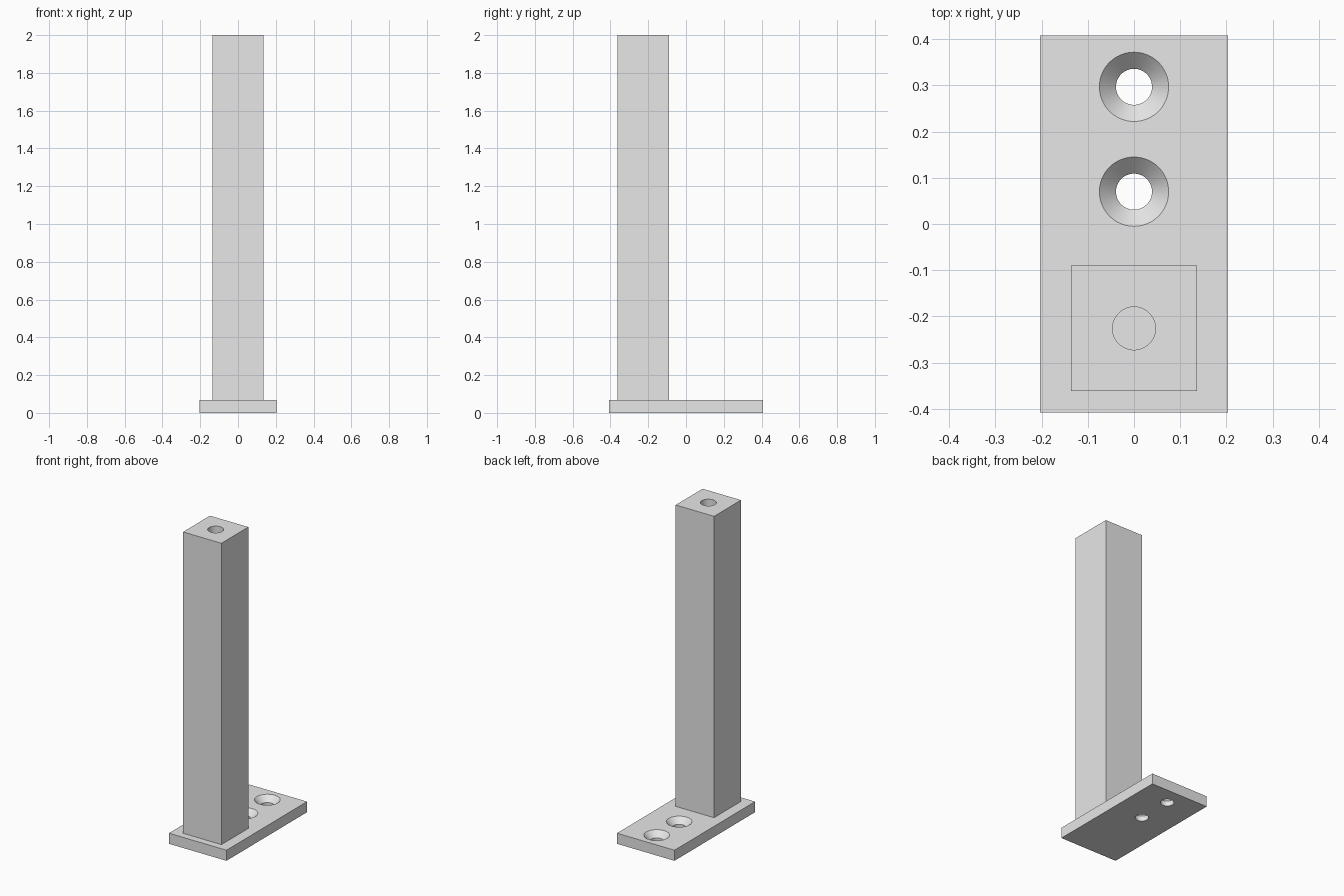
import bpy
import bmesh
from math import pi
from mathutils import Matrix, Vector

if "Cube" in bpy.data.objects:
    bpy.data.objects.remove(bpy.data.objects["Cube"], do_unlink=True)

# Shared colour
grey = bpy.data.materials.new("plain grey")
grey.use_nodes = True
colour = (0.8, 0.8, 0.8, 1)
grey.diffuse_color = colour
grey.node_tree.nodes["Principled BSDF"].inputs["Base Color"].default_value = colour

PLATE_TOP = 0.068
POST_Y = -0.226
SIDES = 64


def to_object(name, bm):
    mesh = bpy.data.meshes.new(name)
    bmesh.ops.recalc_face_normals(bm, faces=bm.faces)
    bm.to_mesh(mesh)
    bm.free()
    mesh.materials.append(grey)
    obj = bpy.data.objects.new(name, mesh)
    bpy.context.collection.objects.link(obj)
    return obj


def box(name, size, centre):
    bm = bmesh.new()
    bmesh.ops.create_cube(bm, size=1)
    bmesh.ops.scale(bm, vec=size, verts=bm.verts)
    bmesh.ops.translate(bm, vec=centre, verts=bm.verts)
    return to_object(name, bm)


def turned(name, profile, centre):
    """Solid of revolution from (radius, z) points, closed at both ends."""
    bm = bmesh.new()
    points = [(0, profile[0][1])] + profile + [(0, profile[-1][1])]
    verts = [bm.verts.new((r, 0, z)) for r, z in points]
    edges = [bm.edges.new(pair) for pair in zip(verts, verts[1:])]
    bmesh.ops.spin(bm, geom=verts + edges, cent=(0, 0, 0), axis=(0, 0, 1),
                   angle=2 * pi, steps=SIDES)
    bmesh.ops.remove_doubles(bm, verts=bm.verts, dist=0.0001)
    bmesh.ops.transform(bm, matrix=Matrix.Translation(Vector(centre)), verts=bm.verts)
    return to_object(name, bm)


def drill(part, cutter):
    mod = part.modifiers.new("hole", "BOOLEAN")
    mod.operation = "DIFFERENCE"
    mod.solver = "EXACT"
    mod.object = cutter
    bpy.context.view_layer.objects.active = part
    bpy.ops.object.modifier_apply(modifier=mod.name)
    bpy.data.objects.remove(cutter, do_unlink=True)


# Base plate with two countersunk screw holes
plate = box("base_plate", (0.408, 0.816, PLATE_TOP), (0, 0, PLATE_TOP / 2))
screw = [(0.039, -0.05), (0.039, PLATE_TOP - 0.036),
         (0.075, PLATE_TOP), (0.075, PLATE_TOP + 0.05)]
for y in (0.07, 0.297):
    drill(plate, turned("screw_hole_cutter", screw, (0, y, 0)))

# Square post with a blind hole in its top
post = box("post", (0.272, 0.272, 2 - PLATE_TOP), (0, POST_Y, 1 + PLATE_TOP / 2))
drill(post, turned("post_hole_cutter", [(0.0465, 1.65), (0.0465, 2.1)], (0, POST_Y, 0)))

# Smooth hole walls, keep crisp edges
for part in (plate, post):
    bpy.ops.object.select_all(action="DESELECT")
    part.select_set(True)
    bpy.context.view_layer.objects.active = part
    bpy.ops.object.shade_smooth_by_angle(angle=pi / 6)
